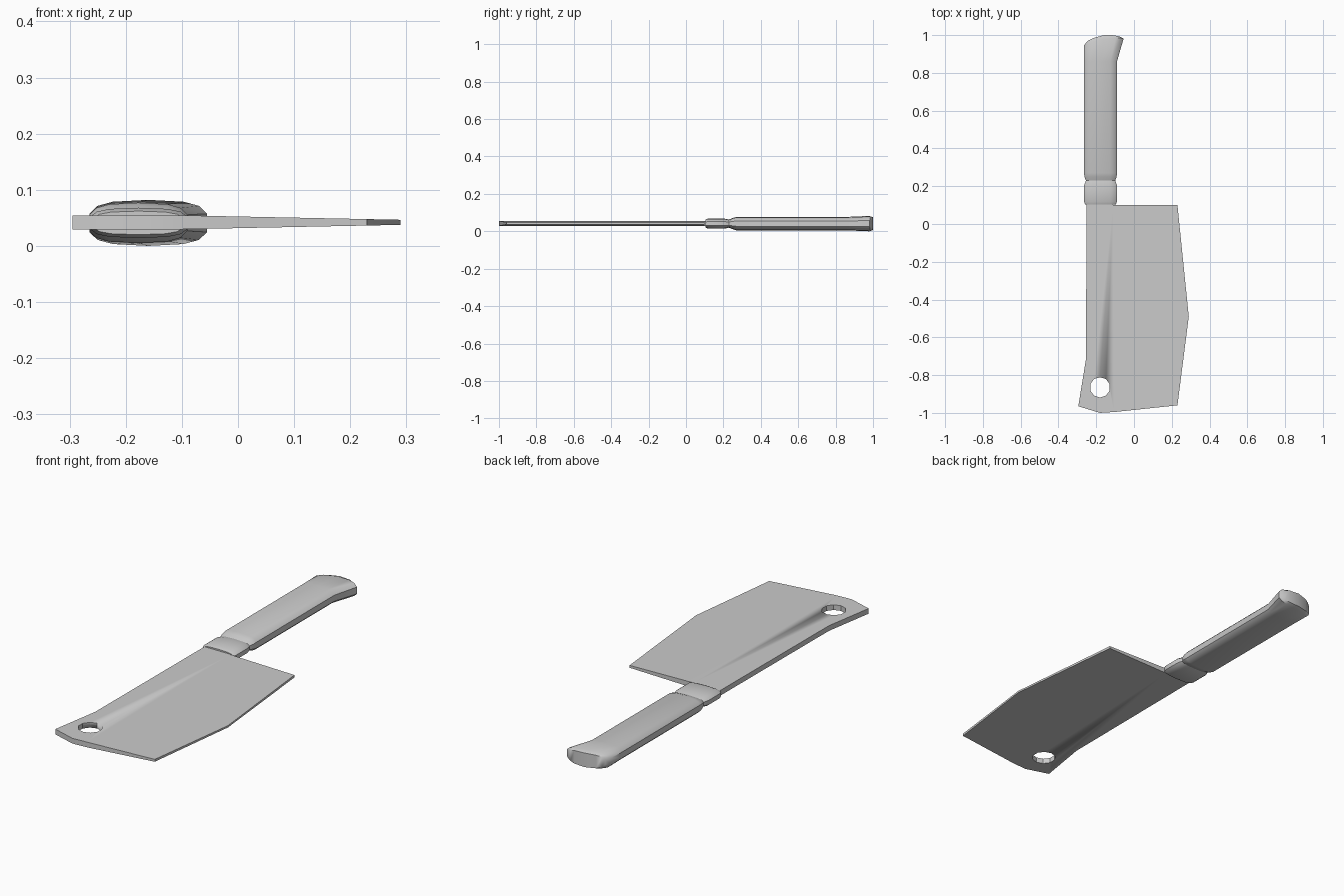
import bpy, bmesh, math
from mathutils import Vector

if "Cube" in bpy.data.objects:
    bpy.data.objects.remove(bpy.data.objects["Cube"])

ZC = 0.041


def finish(bm, name, angle):
    bmesh.ops.recalc_face_normals(bm, faces=bm.faces)
    me = bpy.data.meshes.new(name)
    bm.to_mesh(me)
    bm.free()
    ob = bpy.data.objects.new(name, me)
    bpy.context.collection.objects.link(ob)
    bpy.ops.object.select_all(action='DESELECT')
    ob.select_set(True)
    bpy.context.view_layer.objects.active = ob
    bpy.ops.object.shade_smooth_by_angle(angle=math.radians(angle))
    return ob


def slab(outline, z0, z1):
    bm = bmesh.new()
    face = bm.faces.new([bm.verts.new((x, y, z0)) for x, y in outline])
    ext = bmesh.ops.extrude_face_region(bm, geom=[face])
    for v in ext['geom']:
        if isinstance(v, bmesh.types.BMVert):
            v.co.z = z1
    return bm


# Blade: flat outline, sliced lengthwise and thinned toward the cutting edge
outline = [(-0.25, 0.13), (-0.11, 0.13), (-0.11, 0.10), (0.23, 0.10), (0.29, -0.49),
           (0.23, -0.96), (-0.10, -0.995), (-0.18, -1.0), (-0.295, -0.965), (-0.255, -0.72)]
bm = slab(outline, -1, 1)
for x in (-0.105, 0.06):
    bmesh.ops.bisect_plane(bm, geom=bm.verts[:] + bm.edges[:] + bm.faces[:],
                           plane_co=Vector((x, 0, 0)), plane_no=Vector((1, 0, 0)))
for v in bm.verts:
    t = max(0, (v.co.x + 0.105) / 0.395)
    v.co.z = ZC + 0.001 + math.copysign(0.0125 - 0.008 * t, v.co.z)
blade = finish(bm, "blade", 30)

# Hanging hole through the blade
ring = [(-0.18 + 0.054 * math.cos(math.tau * (i + .5) / 10),
         -0.865 + 0.054 * math.sin(math.tau * (i + .5) / 10)) for i in range(10)]
cutter = finish(slab(ring, -0.1, 0.2), "hole_cutter", 30)
cutter.hide_render = True
cutter.hide_set(True)
cut = blade.modifiers.new("hanging_hole", 'BOOLEAN')
cut.operation = 'DIFFERENCE'
cut.solver = 'EXACT'
cut.object = cutter

# Rounded handle section, and stations: left x, left y, right x, right y, half height, end bulge
half = [(-1, 0.4), (-0.86, 0.74), (-0.6, 0.92), (0, 1), (0.6, 0.92), (0.86, 0.74), (1, 0.4)]
section = half + [(u, -w) for u, w in reversed(half)]


def loft(name, stations):
    bm = bmesh.new()
    rings = []
    for x0, y0, x1, y1, h, bulge in stations:
        ring = []
        for u, w in section:
            t = (u + 1) / 2
            ring.append(bm.verts.new((x0 + (x1 - x0) * t,
                                      y0 + (y1 - y0) * t + bulge * (1 - u * u),
                                      ZC + h * w)))
        rings.append(ring)
    n = len(section)
    for a, b in zip(rings, rings[1:]):
        for i in range(n):
            bm.faces.new((a[i], a[(i + 1) % n], b[(i + 1) % n], b[i]))
    # end caps as strips across the section
    for r in (rings[0], rings[-1]):
        for i in range(len(half) - 1):
            bm.faces.new((r[i], r[i + 1], r[n - 2 - i], r[n - 1 - i]))
    return finish(bm, name, 40)


def straight(y, x0, x1, h):
    return (x0, y, x1, y, h, 0)


# Bolster collar between blade and handle
loft("bolster", [straight(0.103, -0.258, -0.097, 0.021),
                 straight(0.118, -0.264, -0.090, 0.027),
                 straight(0.205, -0.264, -0.090, 0.027),
                 straight(0.232, -0.254, -0.100, 0.021)])

# Grip with hooked butt
loft("handle", [straight(0.228, -0.254, -0.100, 0.021),
                straight(0.25, -0.262, -0.092, 0.030),
                straight(0.27, -0.265, -0.090, 0.036),
                (-0.265, 0.86, -0.090, 0.86, 0.036, 0),
                (-0.265, 0.945, -0.055, 0.982, 0.041, 0.016),
                (-0.248, 0.967, -0.070, 0.990, 0.034, 0.0215)])
